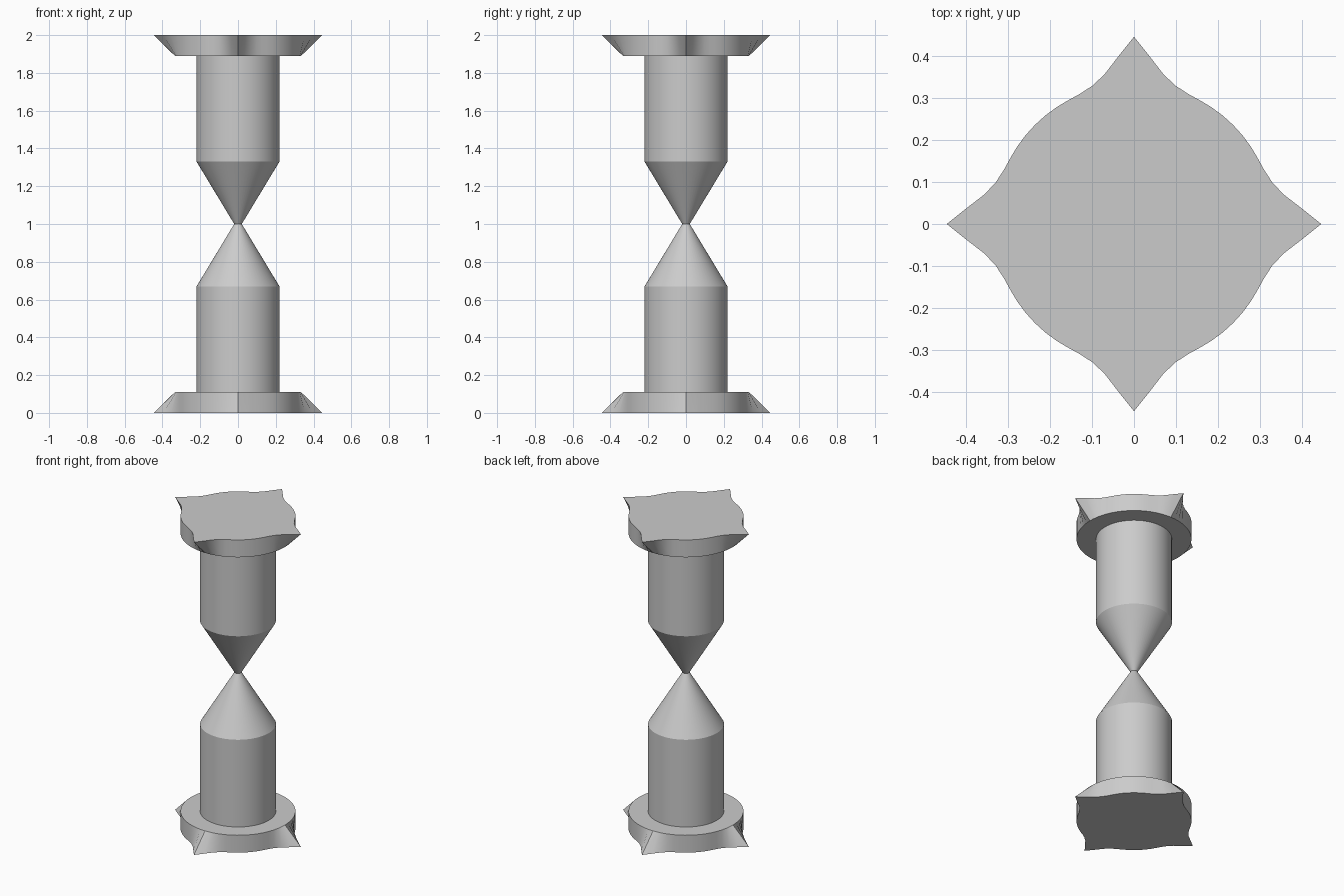
import bpy
import bmesh
from math import cos, sin, tau, radians, degrees

cube = bpy.data.objects.get("Cube")
if cube:
    bpy.data.objects.remove(cube)

SEGMENTS = 64
grey = bpy.data.materials.new("plain_grey")
grey.use_nodes = True
colour = (0.6, 0.6, 0.6, 1)
grey.diffuse_color = colour
grey.node_tree.nodes["Principled BSDF"].inputs["Base Color"].default_value = colour

# Outline of the pulled-out corners: angle from the corner, radius
CORNER = [(0, 0.445), (5.625, 0.398), (11.25, 0.362), (16.875, 0.343),
          (22.5, 0.335), (28.125, 0.333), (45, 0.333)]


def pointed_radius(angle):
    a = degrees(angle) % 90
    a = min(a, 90 - a)
    for (a0, r0), (a1, r1) in zip(CORNER, CORNER[1:]):
        if a <= a1 + 0.001:
            return r0 + (r1 - r0) * (a - a0) / (a1 - a0)
    return CORNER[-1][1]


def stacked_rings(name, rings, flip):
    """Closed solid through rings of (radius or radius function, height)."""
    bm = bmesh.new()
    loops = []
    for radius, z in rings:
        loop = []
        for i in range(SEGMENTS):
            t = tau * i / SEGMENTS
            r = radius(t) if callable(radius) else radius
            loop.append(bm.verts.new((r * cos(t), r * sin(t), 2 - z if flip else z)))
        loops.append(loop)
    for low, high in zip(loops, loops[1:]):
        for i in range(SEGMENTS):
            j = (i + 1) % SEGMENTS
            bm.faces.new((low[i], low[j], high[j], high[i]))
    bm.faces.new(loops[0])
    bm.faces.new(loops[-1])
    bmesh.ops.recalc_face_normals(bm, faces=bm.faces)
    mesh = bpy.data.meshes.new(name)
    bm.to_mesh(mesh)
    bm.free()
    mesh.materials.append(grey)
    obj = bpy.data.objects.new(name, mesh)
    bpy.context.collection.objects.link(obj)
    bpy.ops.object.select_all(action="DESELECT")
    obj.select_set(True)
    bpy.context.view_layer.objects.active = obj
    bpy.ops.object.shade_smooth_by_angle(angle=radians(20))


# Matching halves: a four-pointed end plate and a bulb tapering to the neck
for side, flip in (("lower", False), ("upper", True)):
    stacked_rings(side + "_plate", [(pointed_radius, 0), (0.333, 0.111)], flip)
    stacked_rings(side + "_bulb", [(0.22, 0.105), (0.22, 0.669), (0.02, 1.0)], flip)
